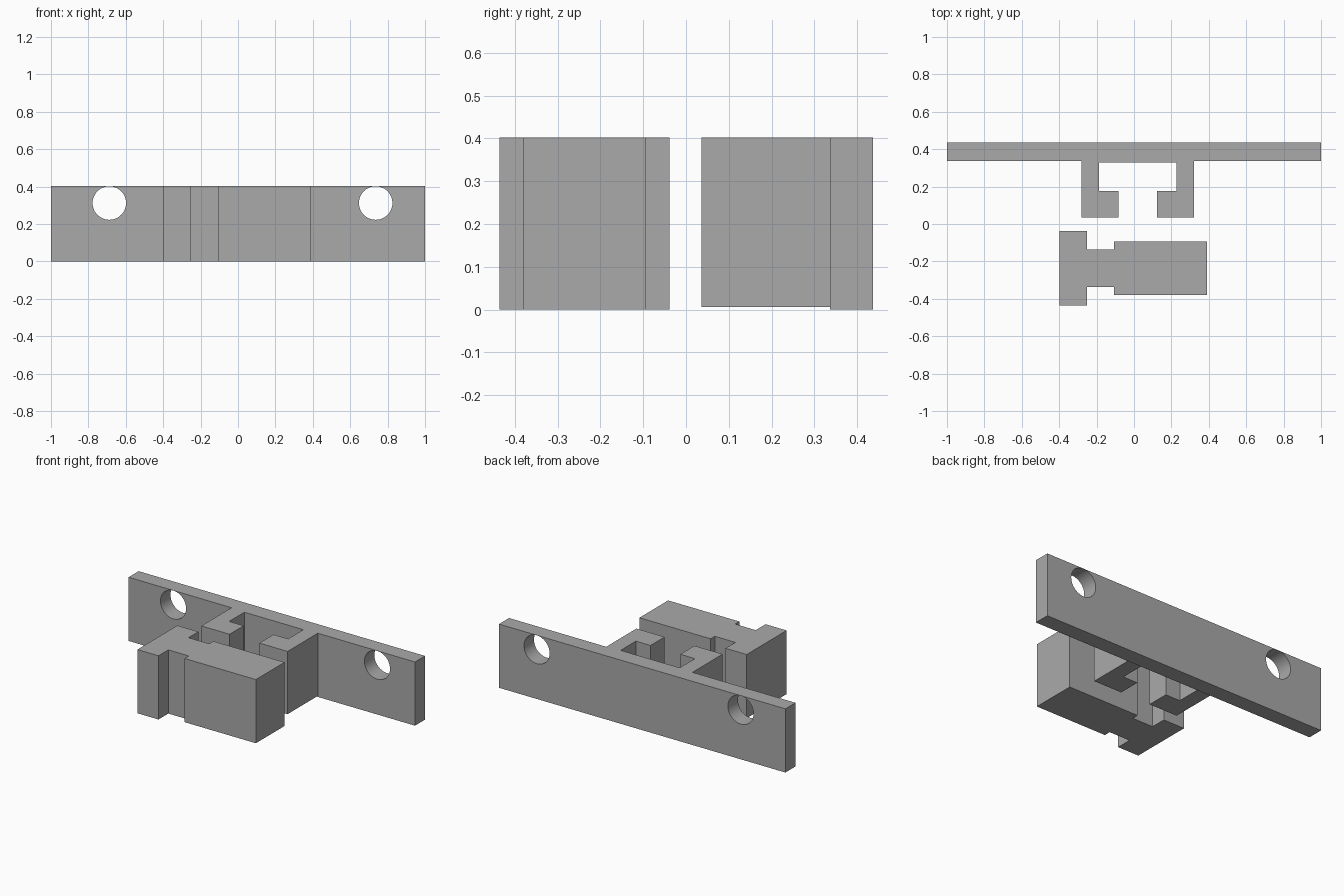
import bpy, bmesh, math

if "Cube" in bpy.data.objects:
    bpy.data.objects.remove(bpy.data.objects["Cube"])

TOP = 0.402

grey = bpy.data.materials.new("plain grey")
grey.diffuse_color = (0.4, 0.4, 0.4, 1)
grey.use_nodes = True
grey.node_tree.nodes["Principled BSDF"].inputs["Base Color"].default_value = grey.diffuse_color


def prism(name, outline, z0, z1):
    """Extrude a plan outline from z0 up to z1."""
    bm = bmesh.new()
    face = bm.faces.new([bm.verts.new((x, y, z0)) for x, y in outline])
    ext = bmesh.ops.extrude_face_region(bm, geom=[face])
    for v in ext["geom"]:
        if isinstance(v, bmesh.types.BMVert):
            v.co.z = z1
    bmesh.ops.recalc_face_normals(bm, faces=bm.faces)
    mesh = bpy.data.meshes.new(name)
    bm.to_mesh(mesh)
    bm.free()
    mesh.materials.append(grey)
    ob = bpy.data.objects.new(name, mesh)
    bpy.context.collection.objects.link(ob)
    return ob


def boolean(target, tool, operation):
    """Apply a boolean and remove the tool object."""
    bpy.context.view_layer.objects.active = target
    mod = target.modifiers.new("boolean", 'BOOLEAN')
    mod.operation, mod.solver, mod.object = operation, 'EXACT', tool
    bpy.ops.object.modifier_apply(modifier=mod.name)
    bpy.data.objects.remove(tool)


# Long mounting plate
plate = prism("mounting_plate", [(-1, 0.337), (1, 0.337), (1, 0.437), (-1, 0.437)], 0, TOP)

# Slotted clip with inward lips, fused to the plate front
cx = 0.02
half = [(0.301, 0.337), (0.301, 0.036), (0.104, 0.036), (0.104, 0.177),
        (0.206, 0.177), (0.206, 0.329)]
clip = prism("slotted_clip", [(cx + x, y) for x, y in half]
             + [(cx - x, y) for x, y in reversed(half)], 0.006, TOP)
boolean(plate, clip, 'UNION')

# Two screw holes near the top edge
for x in (-0.688, 0.736):
    bpy.ops.mesh.primitive_cylinder_add(vertices=48, radius=0.0895, depth=0.4,
                                        location=(x, 0.387, 0.312),
                                        rotation=(math.pi / 2, 0, 0))
    cutter = bpy.context.object
    cutter.hide_render = True
    cutter.data.materials.append(grey)
    boolean(plate, cutter, 'DIFFERENCE')

# Smooth the hole walls, keep the sharp edges
bpy.ops.object.select_all(action='DESELECT')
plate.select_set(True)
bpy.context.view_layer.objects.active = plate
bpy.ops.object.shade_smooth_by_angle(angle=math.radians(30))

# Sliding insert: head, narrow neck and wide body
cy = -0.237
side = [(-0.397, 0.199), (-0.25, 0.199), (-0.25, 0.101), (-0.106, 0.101),
        (-0.106, 0.143), (0.391, 0.143)]
prism("sliding_insert", [(x, cy + y) for x, y in side]
      + [(x, cy - y) for x, y in reversed(side)], 0, TOP)
